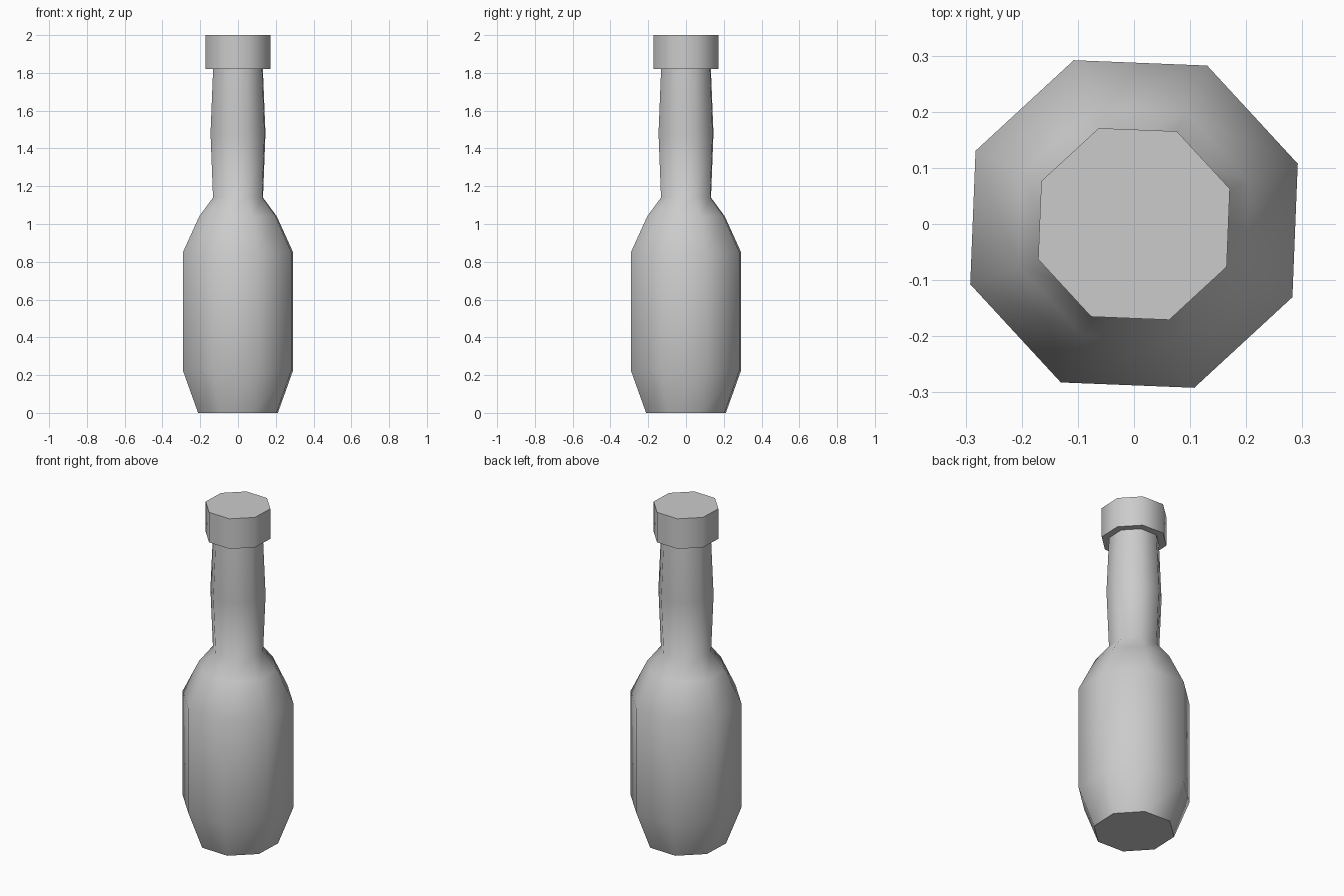
import bpy, bmesh, math

cube = bpy.data.objects.get("Cube")
if cube:
    bpy.data.objects.remove(cube, do_unlink=True)

SIDES = 8
TURN = math.radians(20.2)

grey = bpy.data.materials.new("plain grey")
grey.use_nodes = True
grey.diffuse_color = (0.6, 0.6, 0.6, 1)
grey.node_tree.nodes["Principled BSDF"].inputs["Base Color"].default_value = (0.6, 0.6, 0.6, 1)


def turned_part(name, profile):
    """Closed eight-sided solid from (radius, height) rings, bottom to top."""
    bm = bmesh.new()
    rings = []
    for r, z in profile:
        angles = [TURN + math.tau * i / SIDES for i in range(SIDES)]
        rings.append([bm.verts.new((r * math.cos(a), r * math.sin(a), z)) for a in angles])
    for low, high in zip(rings, rings[1:]):
        for i in range(SIDES):
            j = (i + 1) % SIDES
            bm.faces.new((low[i], low[j], high[j], high[i]))
    bm.faces.new(rings[0][::-1])
    bm.faces.new(rings[-1])
    mesh = bpy.data.meshes.new(name)
    bm.to_mesh(mesh)
    bm.free()
    mesh.materials.append(grey)
    obj = bpy.data.objects.new(name, mesh)
    bpy.context.collection.objects.link(obj)
    bpy.ops.object.select_all(action='DESELECT')
    obj.select_set(True)
    bpy.context.view_layer.objects.active = obj
    bpy.ops.object.shade_smooth_by_angle(angle=math.radians(60))
    return obj


# Body, shoulder and slightly bulging neck
turned_part("bottle", [(0.225, 0), (0.311, 0.225), (0.311, 0.85), (0.219, 1.04),
                       (0.141, 1.14), (0.155, 1.48), (0.14, 1.83)])
# Flat-topped cap
turned_part("cap", [(0.182, 1.82), (0.182, 2.0)])
